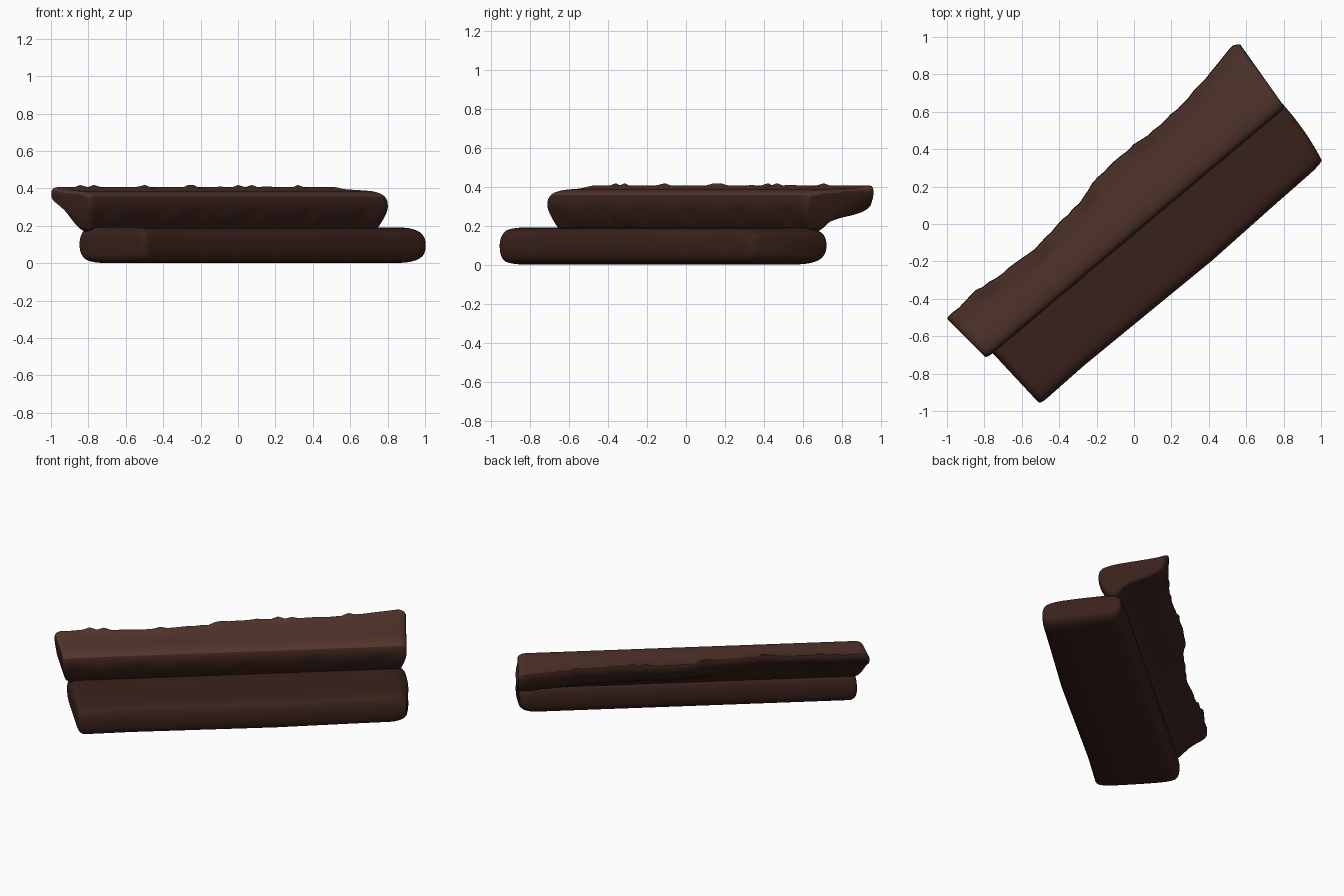
import bpy, bmesh, math, random

if "Cube" in bpy.data.objects:
    bpy.data.objects.remove(bpy.data.objects["Cube"])

random.seed(4)
ANGLE = math.radians(40)
CU, SU = math.cos(ANGLE), math.sin(ANGLE)


def material(name, color):
    m = bpy.data.materials.new(name)
    m.diffuse_color = color
    m.use_nodes = True
    m.node_tree.nodes["Principled BSDF"].inputs["Base Color"].default_value = m.diffuse_color
    return m


def lerp_table(table, u):
    if u <= table[0][0]:
        return table[0][1]
    for (a, p), (b, q) in zip(table, table[1:]):
        if u <= b:
            return p + (q - p) * (u - a) / (b - a)
    return table[-1][1]


def chaikin(pts, rounds=2):
    # Round a closed profile by corner cutting
    for _ in range(rounds):
        out = []
        for (a, b), (c, d) in zip(pts, pts[1:] + pts[:1]):
            out += [(a * .75 + c * .25, b * .75 + d * .25),
                    (a * .25 + c * .75, b * .25 + d * .75)]
        pts = out
    return pts


def stations(u0, u1, r0, r1, n=48, k=6):
    # Positions along the length with a rounding amount (0 = full size, 1 = end cap)
    arc = [(1 - math.cos(math.pi / 2 * i / k), 1 - math.sin(math.pi / 2 * i / k)) for i in range(k)]
    head = [(u0 + r0 * d, e) for d, e in arc]
    tail = [(u1 - r1 * d, e) for d, e in reversed(arc)]
    mid = [(u0 + r0 + (u1 - r1 - u0 - r0) * i / n, 0) for i in range(n + 1)]
    return head + mid + tail


def loft(name, profile, u0, u1, r0, r1, rv, rz, skew, bow, taper, mats):
    # Sweep a changing cross-section along the diagonal axis
    bm = bmesh.new()
    rings = []
    for u, e in stations(u0, u1, r0, r1):
        pts = chaikin(profile(u))
        vs, zs = [p[0] for p in pts], [p[1] for p in pts]
        cv, cz = (min(vs) + max(vs)) / 2, (min(zs) + max(zs)) / 2
        sv = 1 - e * rv / ((max(vs) - min(vs)) / 2)
        sz = 1 - e * rz / ((max(zs) - min(zs)) / 2)
        ring = []
        for v, z in pts:
            v, z = cv + (v - cv) * sv, cz + (z - cz) * sz
            # slanted ends, right end bowed outwards, undercut near the seam
            w = u * (1 + skew * v) - bow * max(u, 0) ** 6 * (v - cv) ** 2
            w *= 1 - taper * max(0, .29 - z)
            ring.append(bm.verts.new((w * CU - v * SU, w * SU + v * CU, z)))
        rings.append(ring)
    for r, s in zip(rings, rings[1:]):
        for i in range(len(r)):
            j = (i + 1) % len(r)
            bm.faces.new((r[i], r[j], s[j], s[i]))
    bm.faces.new(rings[0])
    bm.faces.new(rings[-1])
    bmesh.ops.recalc_face_normals(bm, faces=bm.faces)
    if len(mats) > 1:
        for f in bm.faces:
            f.material_index = 1 if f.normal.z > .6 else 0
    me = bpy.data.meshes.new(name)
    bm.to_mesh(me)
    bm.free()
    ob = bpy.data.objects.new(name, me)
    bpy.context.collection.objects.link(ob)
    for m in mats:
        me.materials.append(m)
    return ob


dark = material("dark_brown", (.042, .0155, .011, 1))
light = material("warm_brown", (.085, .036, .025, 1))

# Lower slab: soft rounded plank
FRONT_EDGE = [(-1.03, -.416), (-.7, -.408), (-.34, -.412), (.2, -.418), (.65, -.405), (1.03, -.397)]


def lower_profile(u):
    f = lerp_table(FRONT_EDGE, u)
    b = .102
    return [(f, .035), (f + .04, .003), (-.15, .0), (b - .05, .003), (b, .035),
            (b + .003, .15), (b - .03, .195), (-.15, .19), (f + .05, .192), (f, .155)]


lower = loft("lower_slab", lower_profile, -1.025, 1.028, .045, .11, .015, .05, .05, .3, 0, [dark])

# Upper slab: wider at one end, with a ragged overhanging back lip
BACK_EDGE = [(-1.07, .262), (-.99, .255), (-.87, .27), (-.73, .249), (-.6, .245),
             (-.5, .235), (-.31, .257), (-.14, .272), (-.03, .309), (.11, .322),
             (.27, .322), (.39, .312), (.6, .323), (.82, .356), (.98, .39), (1.04, .375)]


def upper_profile(u):
    f = (u + 1.07) / 2.1
    calm = 0 if abs(u) > .9 else 1
    b = lerp_table(BACK_EDGE, u) + calm * random.uniform(-.003, .003)
    top = .406 + calm * random.choice([0, 0, 0, .004, .012])
    under = b - .03 - .07 * (1 - f) + calm * random.uniform(-.012, .012)
    r = .006 * math.sin(17 * u) + .004 * math.sin(31 * u)
    return [(.02, .165), (.0, .19), (-.03 + r, .245), (-.048, .315), (-.032, .365),
            (.04, .385), (.15, .39), (b - .06, .396), (b - .008, top), (b + .003, top),
            (b + .003, .36), (under, .29 - .02 * f), (.12, .225), (.075, .165)]


upper = loft("upper_slab", upper_profile, -1.07, 1.022, .045, .05, .015, .032, .08, 0, .25,
             [dark, light])

# Fuse the two slabs into one skin
mod = upper.modifiers.new("fuse", 'BOOLEAN')
mod.operation = 'UNION'
mod.solver = 'EXACT'
mod.object = lower
bpy.ops.object.select_all(action='DESELECT')
upper.select_set(True)
bpy.context.view_layer.objects.active = upper
bpy.ops.object.modifier_apply(modifier=mod.name)
bpy.data.objects.remove(lower)
upper.name = "stacked_slabs"
bpy.ops.object.shade_smooth_by_angle(angle=math.radians(50))
